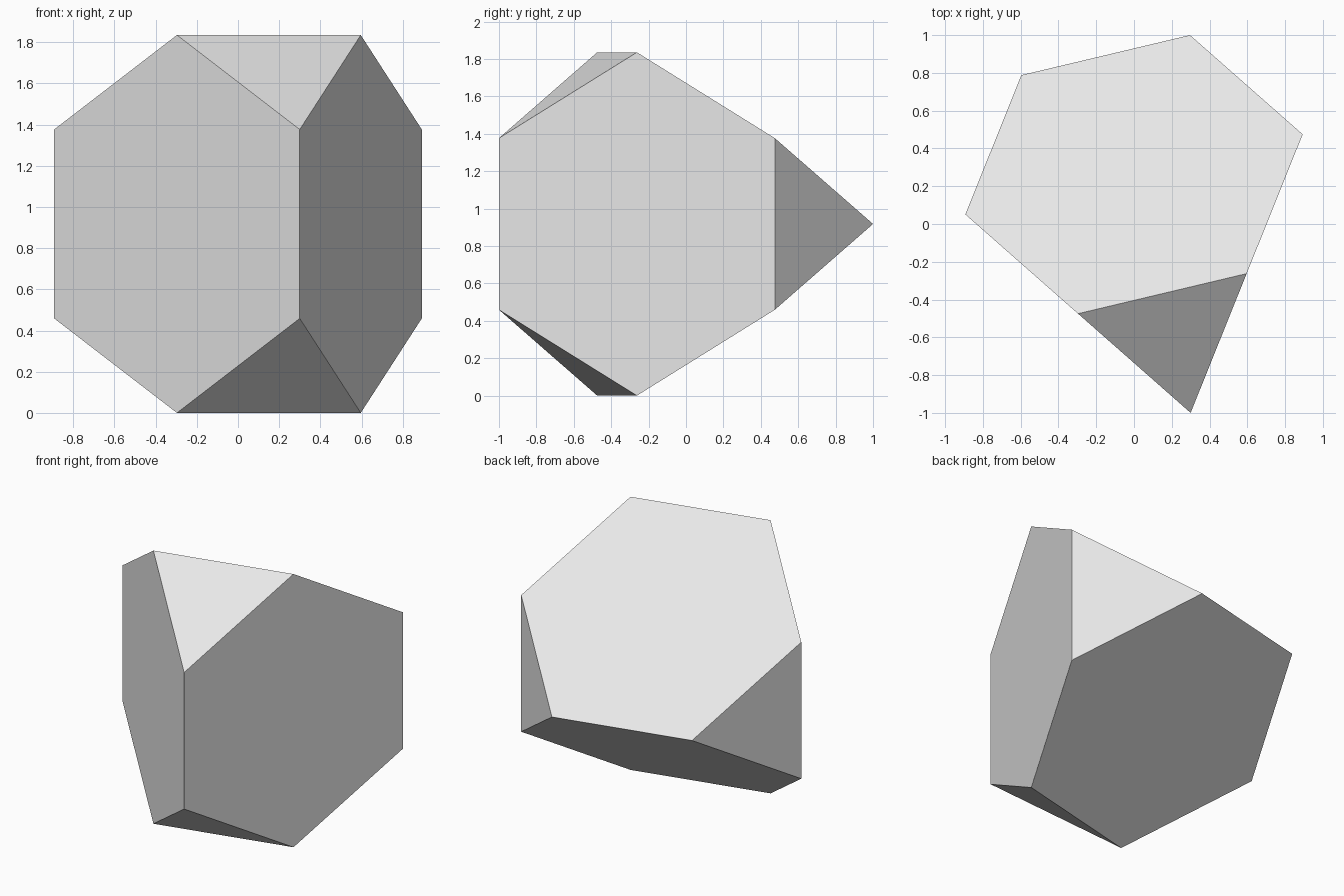
import bpy, bmesh, math
from mathutils import Vector

cube = bpy.data.objects.get("Cube")
if cube:
    bpy.data.objects.remove(cube, do_unlink=True)

# Matte grey for the whole solid
grey = bpy.data.materials.new("light_grey")
grey.use_nodes = True
color = (0.8, 0.8, 0.8, 1)
grey.diffuse_color = color
grey.node_tree.nodes["Principled BSDF"].inputs["Base Color"].default_value = color

# Tetrahedron standing between an upright front edge and a level back edge
edge = 0.9177
turn = math.radians(13.36)
depth = edge * 3 / math.sqrt(2)
along = Vector((math.cos(turn), math.sin(turn), 0))
inward = Vector((-math.sin(turn), math.cos(turn), 0))
front = Vector((depth * math.sin(turn) * 2 / 3, -1, edge))
back = front + inward * depth
up = Vector((0, 0, 1))
half = 1.5 * edge
corners = [front + up * half, front - up * half,
           back + along * half, back - along * half]

# Cut every corner off at a third of each edge
bm = bmesh.new()
for a in corners:
    for b in corners:
        if a is not b:
            bm.verts.new(a.lerp(b, 1 / 3))
bmesh.ops.convex_hull(bm, input=bm.verts[:])
bmesh.ops.dissolve_limit(bm, angle_limit=math.radians(1),
                         verts=bm.verts[:], edges=bm.edges[:])
bmesh.ops.recalc_face_normals(bm, faces=bm.faces[:])

mesh = bpy.data.meshes.new("truncated_tetrahedron")
bm.to_mesh(mesh)
bm.free()
mesh.materials.append(grey)
solid = bpy.data.objects.new("truncated_tetrahedron", mesh)
bpy.context.collection.objects.link(solid)
